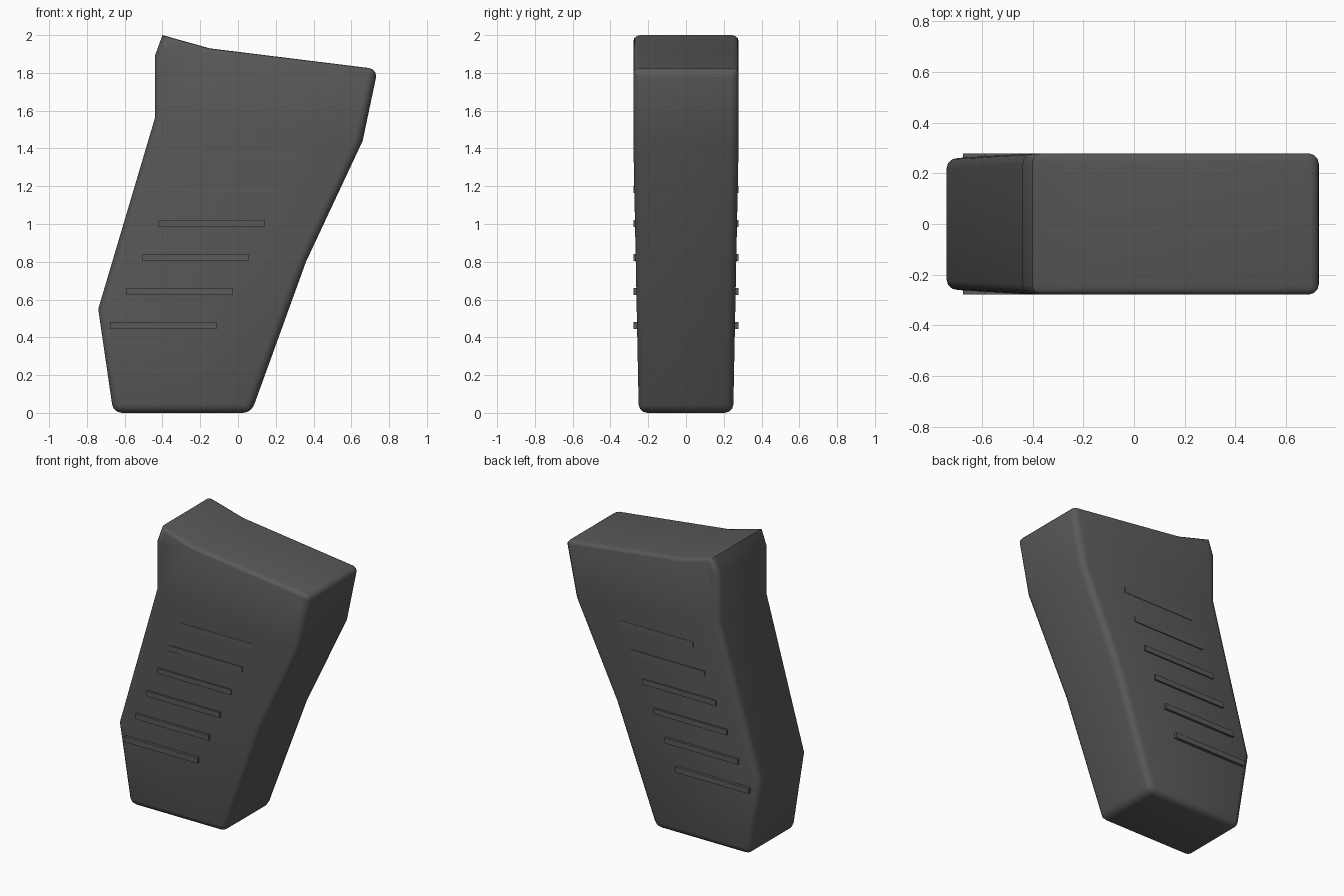
import bpy
import bmesh
import math

cube = bpy.data.objects.get("Cube")
if cube:
    bpy.data.objects.remove(cube, do_unlink=True)

# Single dark grey material
grey = bpy.data.materials.new("dark_grey")
grey.use_nodes = True
colour = (0.1, 0.1, 0.1, 1)
grey.diffuse_color = colour
bsdf = grey.node_tree.nodes["Principled BSDF"]
bsdf.inputs["Base Color"].default_value = colour
bsdf.inputs["Roughness"].default_value = 0.6


def half_depth(z):
    """The sides flare out from the base, then run straight near the top."""
    return 0.25 + 0.029 * min(z / 1.44, 1)


def finish(name, bm):
    bmesh.ops.recalc_face_normals(bm, faces=bm.faces)
    mesh = bpy.data.meshes.new(name)
    bm.to_mesh(mesh)
    bm.free()
    mesh.materials.append(grey)
    obj = bpy.data.objects.new(name, mesh)
    bpy.context.collection.objects.link(obj)
    return obj


# Grip body: side profile from the base, counter-clockwise, as (x, z)
profile = [(-0.66, 0), (0.07, 0), (0.36, 0.80), (0.66, 1.44), (0.74, 1.82),
           (-0.15, 1.93), (-0.40, 2.0), (-0.44, 1.89), (-0.44, 1.56), (-0.74, 0.55)]
lower = [0, 1, 2, 3, 8, 9]
upper = [3, 4, 5, 6, 7, 8]
count = len(profile)

bm = bmesh.new()
weight = bm.edges.layers.float.new("bevel_weight_edge")
rings = [[bm.verts.new((x, side * half_depth(z), z)) for x, z in profile]
         for side in (-1, 1)]
for ring in rings:
    for part in (lower, upper):
        bm.faces.new([ring[i] for i in part])
for i in range(count):
    j = (i + 1) % count
    bm.faces.new([rings[0][i], rings[0][j], rings[1][j], rings[1][i]])

# Rounded rims, finer along the top, and rounded base and upper front corners
for i in range(count):
    j = (i + 1) % count
    for ring in rings:
        bm.edges.get((ring[i], ring[j]))[weight] = 0.5 if i in (4, 5) else 1
for i in (0, 1, 4):
    bm.edges.get((rings[0][i], rings[1][i]))[weight] = 1

body = finish("grip_body", bm)
bevel = body.modifiers.new("rounded_edges", "BEVEL")
bevel.limit_method = "WEIGHT"
bevel.width = 0.045
bevel.segments = 3

bpy.ops.object.select_all(action="DESELECT")
body.select_set(True)
bpy.context.view_layer.objects.active = body
bpy.ops.object.modifier_apply(modifier=bevel.name)
bpy.ops.object.shade_smooth_by_angle(angle=math.radians(35))

# Raised finger ridges on both sides, following the lean of the grip
for side, label in ((-1, "front"), (1, "back")):
    for n in range(7):
        bm = bmesh.new()
        bmesh.ops.create_cube(bm, size=1)
        bmesh.ops.scale(bm, vec=(0.56, 0.06, 0.037), verts=bm.verts)
        bmesh.ops.translate(bm, vec=(-0.395 + 0.085 * n, side * 0.249, 0.462 + 0.18 * n),
                            verts=bm.verts)
        finish(f"{label}_ridge_{n + 1}", bm)
